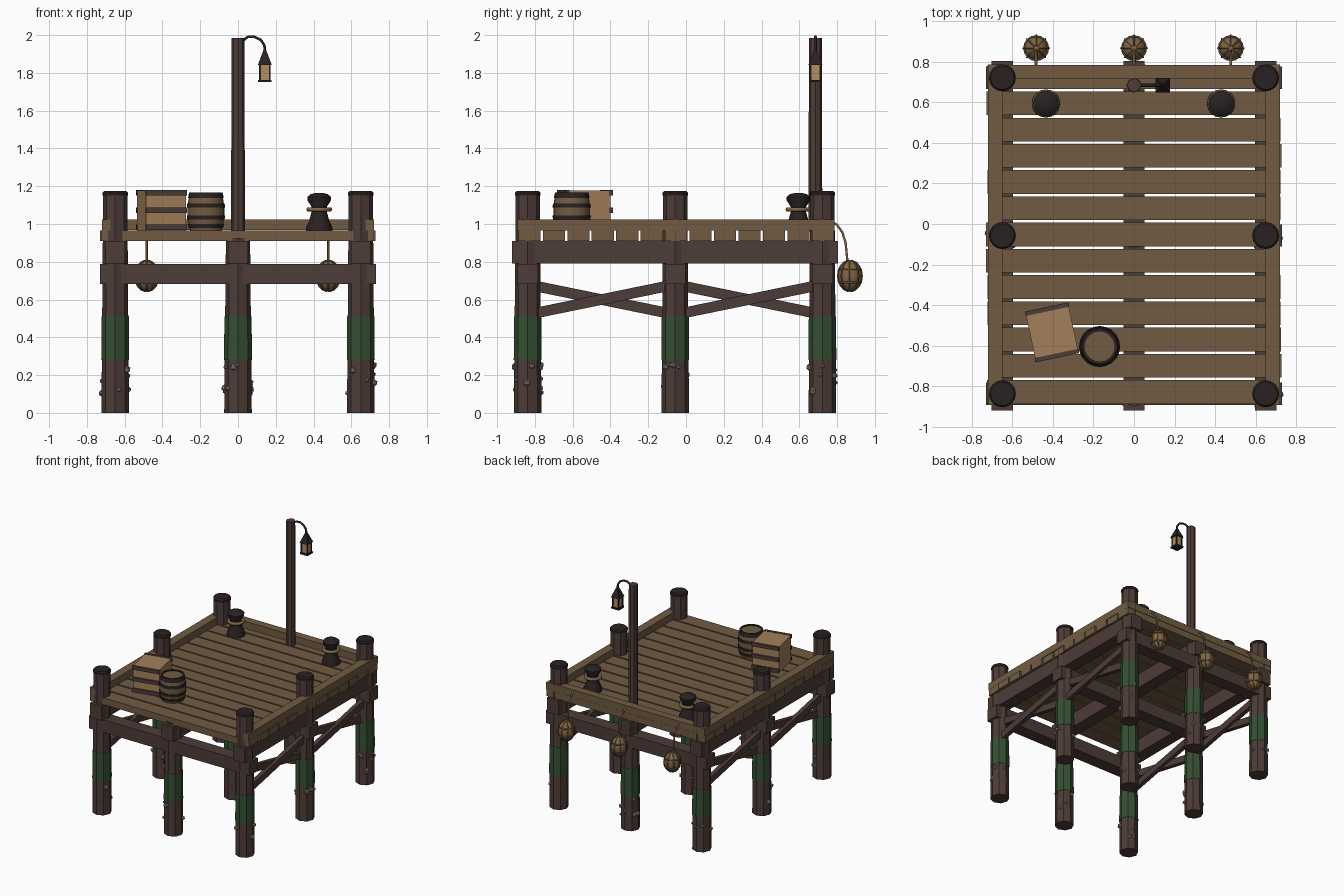
import bpy, bmesh, math, random
from mathutils import Matrix, Vector

if "Cube" in bpy.data.objects:
    bpy.data.objects.remove(bpy.data.objects["Cube"])

random.seed(4)


def mat(name, rgb):
    m = bpy.data.materials.new(name)
    m.diffuse_color = (*rgb, 1)
    m.use_nodes = True
    m.node_tree.nodes["Principled BSDF"].inputs["Base Color"].default_value = m.diffuse_color
    return m


DARK = mat("dark_timber", (0.075, 0.045, 0.038))
PLANK = mat("plank_brown", (0.165, 0.105, 0.055))
IRON = mat("dark_iron", (0.022, 0.015, 0.016))
GREEN = mat("algae_green", (0.035, 0.078, 0.032))
SHELL = mat("barnacle_grey", (0.27, 0.25, 0.22))
CRATE = mat("pale_wood", (0.36, 0.215, 0.100))
ROPE = mat("rope_tan", (0.22, 0.135, 0.058))
GLASS = mat("lamp_glow", (0.44, 0.27, 0.12))


def finish(bm, name, m, smooth=False):
    bmesh.ops.recalc_face_normals(bm, faces=bm.faces)
    me = bpy.data.meshes.new(name)
    bm.to_mesh(me)
    bm.free()
    me.materials.append(m)
    ob = bpy.data.objects.new(name, me)
    bpy.context.collection.objects.link(ob)
    if smooth:
        bpy.ops.object.select_all(action='DESELECT')
        bpy.context.view_layer.objects.active = ob
        ob.select_set(True)
        bpy.ops.object.shade_smooth_by_angle(angle=math.radians(35))
    return ob


def add_box(bm, c, s, rot=Matrix()):
    M = Matrix.Translation(c) @ rot @ Matrix.Diagonal((*s, 1))
    bmesh.ops.create_cube(bm, size=1, matrix=M)


def boxes(name, items, m, rot=Matrix(), origin=(0, 0, 0)):
    bm = bmesh.new()
    for c, s in items:
        add_box(bm, Vector(origin) + rot @ Vector(c), s, rot)
    return finish(bm, name, m)


def lathe(name, profile, m, at=(0, 0, 0), n=16, smooth=True):
    """Revolve (radius, height) pairs around z; open ends are capped."""
    bm = bmesh.new()
    rings = []
    for r, z in profile:
        rings.append([bm.verts.new((at[0] + r * math.cos(2 * math.pi * i / n),
                                    at[1] + r * math.sin(2 * math.pi * i / n),
                                    at[2] + z)) for i in range(n)])
    for a, b in zip(rings, rings[1:]):
        for i in range(n):
            j = (i + 1) % n
            bm.faces.new((a[i], a[j], b[j], b[i]))
    bm.faces.new(rings[0][::-1])
    bm.faces.new(rings[-1])
    return finish(bm, name, m, smooth)


def tube(name, pts, r, m, closed=False):
    cu = bpy.data.curves.new(name, 'CURVE')
    cu.dimensions = '3D'
    cu.bevel_depth = r
    cu.bevel_resolution = 1
    cu.use_fill_caps = True
    sp = cu.splines.new('POLY')
    sp.points.add(len(pts) - 1)
    for p, co in zip(sp.points, pts):
        p.co = (*co, 1)
    sp.use_cyclic_u = closed
    ob = bpy.data.objects.new(name, cu)
    bpy.context.collection.objects.link(ob)
    cu.materials.append(m)
    bpy.ops.object.select_all(action='DESELECT')
    bpy.context.view_layer.objects.active = ob
    ob.select_set(True)
    bpy.ops.object.convert(target='MESH')


def ring(name, c, R, r, m):
    tube(name, [(c[0] + R * math.cos(t * math.pi / 8), c[1] + R * math.sin(t * math.pi / 8), c[2])
                for t in range(16)], r, m, True)


XS = (-0.65, 0, 0.65)
YS = (-0.838, -0.057, 0.722)

# Piles with algae bands, iron caps and barnacles
for x in XS:
    for y in YS:
        top = 1.16 if x else 0.926
        lathe("pile", [(0.073, 0), (0.064, top)], DARK, (x, y, 0), 8, False)
        lathe("algae_band", [(0.074, 0.28), (0.072, 0.51)], GREEN, (x, y, 0), 8, False)
        if x:
            lathe("pile_cap", [(0.067, 1.15), (0.067, 1.165), (0.058, 1.175)], IRON, (x, y, 0), 16)
        bm = bmesh.new()
        for _ in range(7):
            a = random.uniform(0, 2 * math.pi)
            p = (x + 0.071 * math.cos(a), y + 0.071 * math.sin(a), random.uniform(0.09, 0.26))
            bmesh.ops.create_icosphere(bm, subdivisions=1, radius=random.uniform(0.011, 0.02),
                                       matrix=Matrix.Translation(p))
        finish(bm, "barnacles", SHELL)

# Beams under the deck
boxes("cross_beams", [((0, y, 0.736), (1.46, 0.11, 0.105)) for y in YS], DARK)
boxes("long_beams", [((x, -0.058, 0.85), (0.105, 1.725, 0.12)) for x in XS], DARK)

# Diagonal side braces
bm = bmesh.new()
for x in (-0.65, 0.65):
    for y0, y1 in zip(YS, YS[1:]):
        for s in (-1, 1):
            ang = s * math.atan2(0.16, y1 - y0)
            add_box(bm, (x + s * 0.012, (y0 + y1) / 2, 0.6), (0.035, 0.79, 0.056),
                    Matrix.Rotation(ang, 4, 'X'))
finish(bm, "side_braces", DARK)

# Deck planks with slightly uneven ends
pitch = 0.1295
boxes("deck_planks", [((random.uniform(-0.008, 0.008), -0.829 + i * pitch, 0.938),
                       (1.445, 0.117, 0.055)) for i in range(13)], PLANK)

# Edge rails on the two sides and the back
boxes("edge_rails", [((-0.685, -0.053, 0.995), (0.07, 1.68, 0.058)),
                     ((0.685, -0.053, 0.995), (0.07, 1.68, 0.058)),
                     ((0, 0.752, 0.996), (1.43, 0.066, 0.058))], PLANK)

# Lamp post, bracket and lantern
lathe("lamp_post", [(0.037, 0.96), (0.034, 1.985)], DARK, (0, 0.685, 0), 8, False)
tube("lamp_bracket", [(0.02, 0.685, 1.965), (0.05, 0.685, 1.99), (0.085, 0.685, 1.992),
                      (0.12, 0.685, 1.975), (0.14, 0.685, 1.945), (0.142, 0.685, 1.91)], 0.008, IRON)
L = (0.142, 0.685, 0)
boxes("lantern_glass", [((0, 0, 1.802), (0.05, 0.05, 0.08))], GLASS, origin=L)
boxes("lantern_frame", [((sx * 0.026, sy * 0.026, 1.802), (0.009, 0.009, 0.085))
                        for sx in (-1, 1) for sy in (-1, 1)]
      + [((0, 0, 1.757), (0.07, 0.07, 0.013))], IRON, origin=L)
bm = bmesh.new()
bmesh.ops.create_cone(bm, cap_ends=True, segments=4, radius1=0.052, radius2=0.012, depth=0.075,
                      matrix=Matrix.Translation((0.142, 0.685, 1.88)) @ Matrix.Rotation(math.pi / 4, 4, 'Z'))
finish(bm, "lantern_roof", IRON)

# Mooring bollards with a rope turn
for x in (-0.435, 0.43):
    lathe("bollard", [(0.07, 0), (0.07, 0.015), (0.054, 0.05), (0.04, 0.1), (0.04, 0.125),
                      (0.062, 0.16), (0.063, 0.178), (0.045, 0.193), (0.015, 0.2)],
          IRON, (x, 0.595, 0.965))
    ring("bollard_rope", (x, 0.595, 1.077), 0.056, 0.013, ROPE)

# Barrel with hoops and a recessed lid
B = (-0.17, -0.605, 0.966)


def barrel_r(z):
    return 0.098 - 0.014 * ((z - 0.1) / 0.1) ** 2


lathe("barrel", [(barrel_r(z / 100), z / 100) for z in range(0, 21, 4)]
      + [(0.076, 0.2), (0.074, 0.185)], PLANK, B, 20)
for z in (0.024, 0.068, 0.132, 0.182):
    a, b = z - 0.011, z + 0.011
    lathe("barrel_hoop", [(0.07, a), (barrel_r(a) + 0.004, a),
                          (barrel_r(b) + 0.004, b), (0.07, b)] if z < 0.15 else
          [(0.078, a), (barrel_r(a) + 0.004, a), (barrel_r(0.2) + 0.004, 0.202),
           (0.074, 0.202), (0.074, 0.188)], IRON, B, 20)
lathe("barrel_lid", [(0.074, 0.18), (0.074, 0.195)], PLANK, B, 20)

# Crate turned on the deck, with battens across its two ends
R = Matrix.Rotation(math.radians(12), 4, 'Z')
C = (-0.405, -0.535, 0.966)
boxes("crate", [((0, 0, 0.106), (0.215, 0.23, 0.212))], CRATE, R, C)
boxes("crate_battens", [((0, s * 0.117, z), (0.22, 0.022, 0.03))
                        for s in (-1, 1) for z in (0.017, 0.107, 0.2)], DARK, R, C)

# Net-wrapped floats hanging off the back edge
for x in (-0.483, 0, 0.478):
    F = (x, 0.868, 0.725)
    prof = [(0.063 * math.cos(t), 0.083 * math.sin(t))
            for t in (math.radians(a) for a in range(-80, 81, 20))]
    lathe("float", [(max(r, 0.012), z) for r, z in prof], ROPE, F, 16)
    for z, r in ((-0.035, 0.059), (0.035, 0.059)):
        ring("float_band", (x, 0.868, 0.725 + z), r, 0.005, PLANK)
    for k in range(8):
        a = k * math.pi / 4
        tube("float_net", [(x + r * 1.03 * math.cos(a), 0.868 + r * 1.03 * math.sin(a), 0.725 + z)
                           for r, z in prof], 0.004, PLANK)
    tube("float_rope", [(x, 0.775, 1.01), (x, 0.80, 0.995), (x, 0.828, 0.955),
                        (x, 0.845, 0.90), (x, 0.855, 0.80)], 0.007, ROPE)
